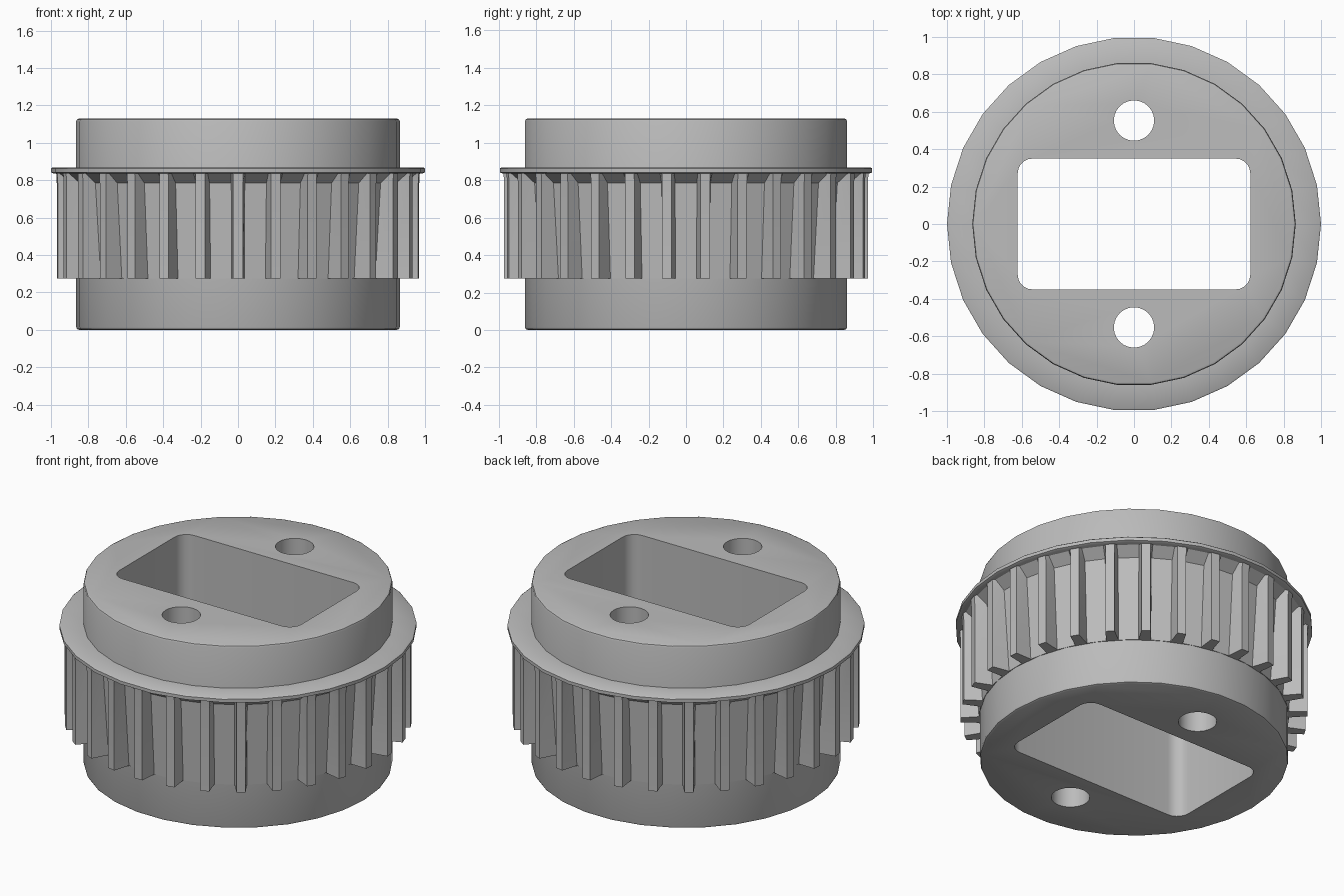
import bpy, bmesh
from math import pi, cos, sin, radians

cube = bpy.data.objects.get("Cube")
if cube:
    bpy.data.objects.remove(cube, do_unlink=True)

SIDES = 30
STEP = 2 * pi / SIDES

grey = bpy.data.materials.new("plain grey")
grey.use_nodes = True
COLOR = (0.5, 0.5, 0.5, 1)
grey.diffuse_color = COLOR
grey.node_tree.nodes["Principled BSDF"].inputs["Base Color"].default_value = COLOR


def loft(name, rings, wrap=False):
    """Skin rings of points; wrap joins last to first, otherwise the ends are capped."""
    bm = bmesh.new()
    loops = [[bm.verts.new(p) for p in ring] for ring in rings]
    pairs = list(zip(loops, loops[1:]))
    if wrap:
        pairs.append((loops[-1], loops[0]))
    else:
        bm.faces.new(loops[0])
        bm.faces.new(loops[-1])
    for low, high in pairs:
        for i in range(len(low)):
            j = (i + 1) % len(low)
            bm.faces.new((low[i], low[j], high[j], high[i]))
    bmesh.ops.recalc_face_normals(bm, faces=bm.faces)
    mesh = bpy.data.meshes.new(name)
    bm.to_mesh(mesh)
    bm.free()
    mesh.materials.append(grey)
    obj = bpy.data.objects.new(name, mesh)
    bpy.context.collection.objects.link(obj)
    return obj


def circle(r, z, y=0, sides=SIDES):
    return [(r * cos(2 * pi * k / sides), y + r * sin(2 * pi * k / sides), z)
            for k in range(sides)]


def rounded_rect(hx, hy, r, z, steps=5):
    points = []
    for q, (sx, sy) in enumerate(((1, 1), (-1, 1), (-1, -1), (1, -1))):
        for k in range(steps + 1):
            a = (q + k / steps) * pi / 2
            points.append((sx * (hx - r) + r * cos(a), sy * (hy - r) + r * sin(a), z))
    return points


def tooth_ring(root, tip, z):
    """Outline with narrow ribs centred between the body corners."""
    points = []
    for k in range(SIDES):
        mid = (k + 0.5) * STEP
        for deg, r in ((-2.3, root), (-1.5, tip), (1.5, tip), (2.3, root)):
            a = mid + radians(deg)
            points.append((r * cos(a), r * sin(a), z))
    return points


def smooth(obj, angle):
    bpy.ops.object.select_all(action='DESELECT')
    obj.select_set(True)
    bpy.context.view_layer.objects.active = obj
    bpy.ops.object.shade_smooth_by_angle(angle=radians(angle))


# Main body with softly chamfered rims
TOP = 1.13
body = loft("body", [circle(r, z) for r, z in (
    (0.85, 0), (0.861, 0.005), (0.865, 0.015),
    (0.865, TOP - 0.015), (0.861, TOP - 0.005), (0.85, TOP))])

# Through openings: rectangular window and two screw holes
LOW, HIGH = -0.2, TOP + 0.2
cutters = [loft("window_cutter", [rounded_rect(0.622, 0.35, 0.08, z) for z in (LOW, HIGH)])]
for y in (-0.553, 0.553):
    cutters.append(loft("hole_cutter", [circle(0.108, z, y, 24) for z in (LOW, HIGH)]))
bpy.context.view_layer.objects.active = body
for cutter in cutters:
    cutter.hide_render = True
    mod = body.modifiers.new("opening", 'BOOLEAN')
    mod.operation = 'DIFFERENCE'
    mod.solver = 'EXACT'
    mod.object = cutter
    bpy.ops.object.modifier_apply(modifier=mod.name)
    bpy.data.objects.remove(cutter, do_unlink=True)
smooth(body, 40)

# Ribbed grip band, its grooves flaring out under the flange
grip = loft("ribbed_grip", [
    tooth_ring(0.84, 0.84, 0.275),
    tooth_ring(0.868, 0.972, 0.275),
    tooth_ring(0.902, 0.972, 0.785),
    tooth_ring(0.965, 0.975, 0.838),
    tooth_ring(0.84, 0.84, 0.838)], wrap=True)
smooth(grip, 30)

# Thin flange above the grip
flange = loft("flange", [circle(r, z) for r, z in (
    (0.84, 0.835), (0.985, 0.835), (1.0, 0.842),
    (1.0, 0.862), (0.992, 0.868), (0.84, 0.868))], wrap=True)
smooth(flange, 40)
